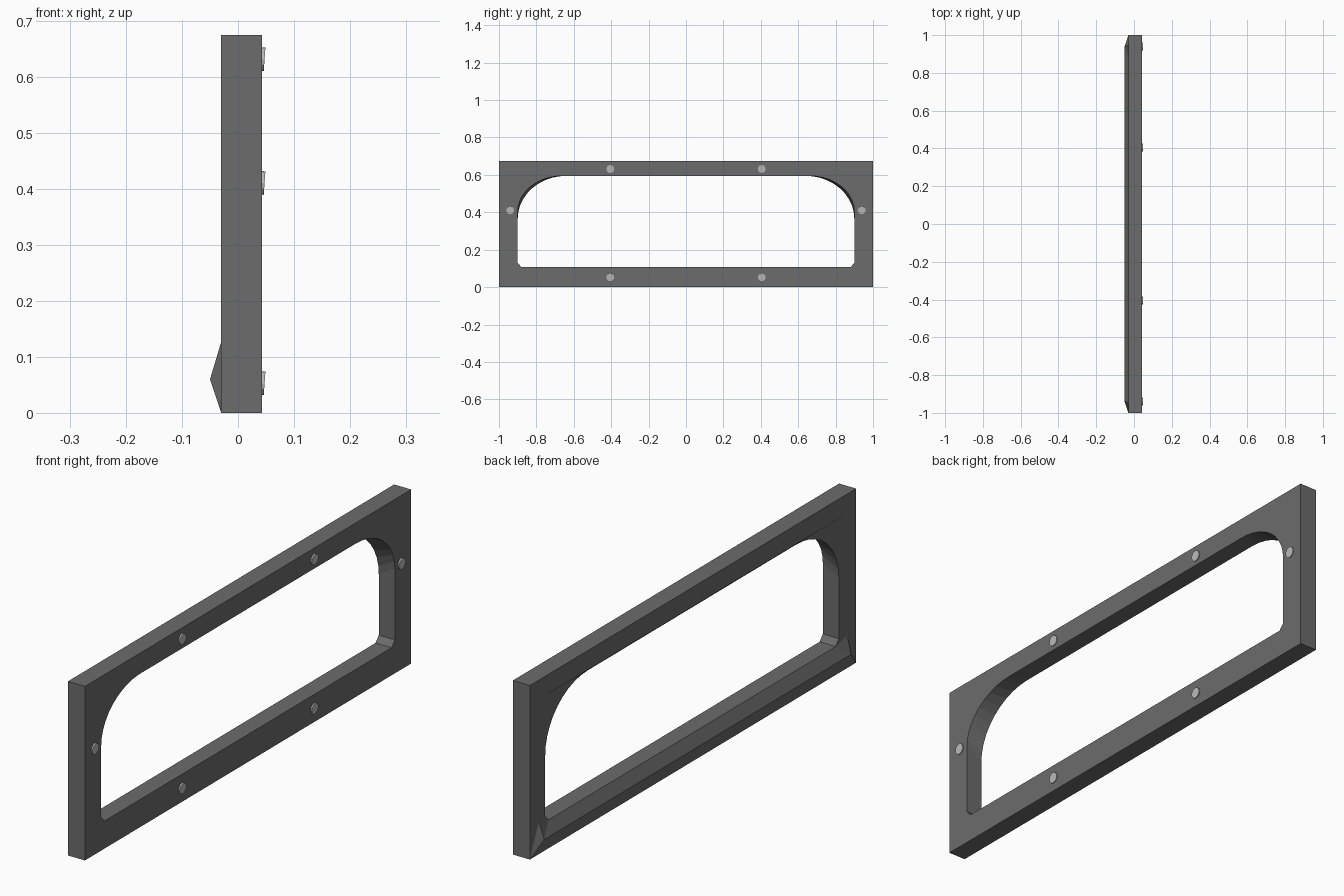
import bpy, bmesh
from math import sin, cos, pi

if "Cube" in bpy.data.objects:
    bpy.data.objects.remove(bpy.data.objects["Cube"])

X_FRONT, X_BACK, X_LIP, X_TIP = 0.043, -0.03, -0.026, -0.05


def material(name, v):
    m = bpy.data.materials.new(name)
    m.diffuse_color = (v, v, v, 1)
    m.use_nodes = True
    m.node_tree.nodes["Principled BSDF"].inputs["Base Color"].default_value = m.diffuse_color
    return m


def opening(ry, rz, steps=10):
    """Four corner point lists (y, z), counter-clockwise from lower left."""
    low = [(0.88, 0.107), (0.9, 0.13)]
    high = [(0.9 - ry + ry * cos(a), 0.595 - rz + rz * sin(a))
            for a in (i * pi / 2 / steps for i in range(steps + 1))]
    flip = lambda pts: [(-y, z) for y, z in reversed(pts)]
    return [flip(low), low, high, flip(high)]


bm = bmesh.new()


def verts(points, x):
    return [bm.verts.new((x, y, z)) for y, z in points]


def rect(y, z0, z1, x):
    return verts([(-y, z0), (y, z0), (y, z1), (-y, z1)], x)


def fill(corners, groups, sides):
    """Join a rectangle to an opening: a fan per corner, a quad per side."""
    for k in range(4):
        g, n = groups[k], groups[(k + 1) % 4]
        for a, b in zip(g, g[1:]):
            bm.faces.new((corners[k], a, b))
        if k in sides:
            bm.faces.new((corners[k], corners[(k + 1) % 4], n[0], g[-1]))


front_hole = [verts(g, X_FRONT) for g in opening(0.24, 0.19)]
back_hole = [verts(g, X_LIP) for g in opening(0.26, 0.23)]
outer_front = rect(1, 0, 0.675, X_FRONT)
outer_back = rect(1, 0, 0.675, X_BACK)
inner_back = rect(0.945, 0.127, 0.6, X_BACK)
tip = verts([(-0.94, 0.06), (0.94, 0.06)], X_TIP)

# flat front face, outer rim, back face, dished bezel
fill(outer_front, front_hole, range(4))
fill(outer_front, [[v] for v in outer_back], range(4))
fill(outer_back, [[v] for v in inner_back], (1, 2, 3))
fill(inner_back, back_hole, (1, 2, 3))

# projecting sill ridge along the bottom of the back
bm.faces.new((outer_back[0], outer_back[1], tip[1], tip[0]))
bm.faces.new((tip[0], tip[1], back_hole[1][0], back_hole[0][-1]))
for k, inner in ((0, back_hole[0][-1]), (1, back_hole[1][0])):
    bm.faces.new((outer_back[k], tip[k], inner_back[k]))
    bm.faces.new((tip[k], inner_back[k], inner))

# wall of the opening
f, b = sum(front_hole, []), sum(back_hole, [])
for i in range(len(f)):
    j = (i + 1) % len(f)
    bm.faces.new((f[i], f[j], b[j], b[i]))

bmesh.ops.recalc_face_normals(bm, faces=bm.faces)
mesh = bpy.data.meshes.new("window_frame")
bm.to_mesh(mesh)
bm.free()
frame = bpy.data.objects.new("window_frame", mesh)
bpy.context.collection.objects.link(frame)
mesh.materials.append(material("dark_grey", 0.15))

# slightly tilted bolt heads on the front face
bolt_mat = material("bolt_grey", 0.5)
for y, z in ((0.405, 0.632), (0.94, 0.411), (0.405, 0.053)):
    for s in (-1, 1):
        bpy.ops.mesh.primitive_cylinder_add(
            vertices=12, radius=0.021, depth=0.01,
            location=(0.0425, s * y, z), rotation=(0, pi / 2 + 0.07, 0))
        bolt = bpy.context.object
        bolt.name = "bolt_head"
        bolt.data.materials.append(bolt_mat)
